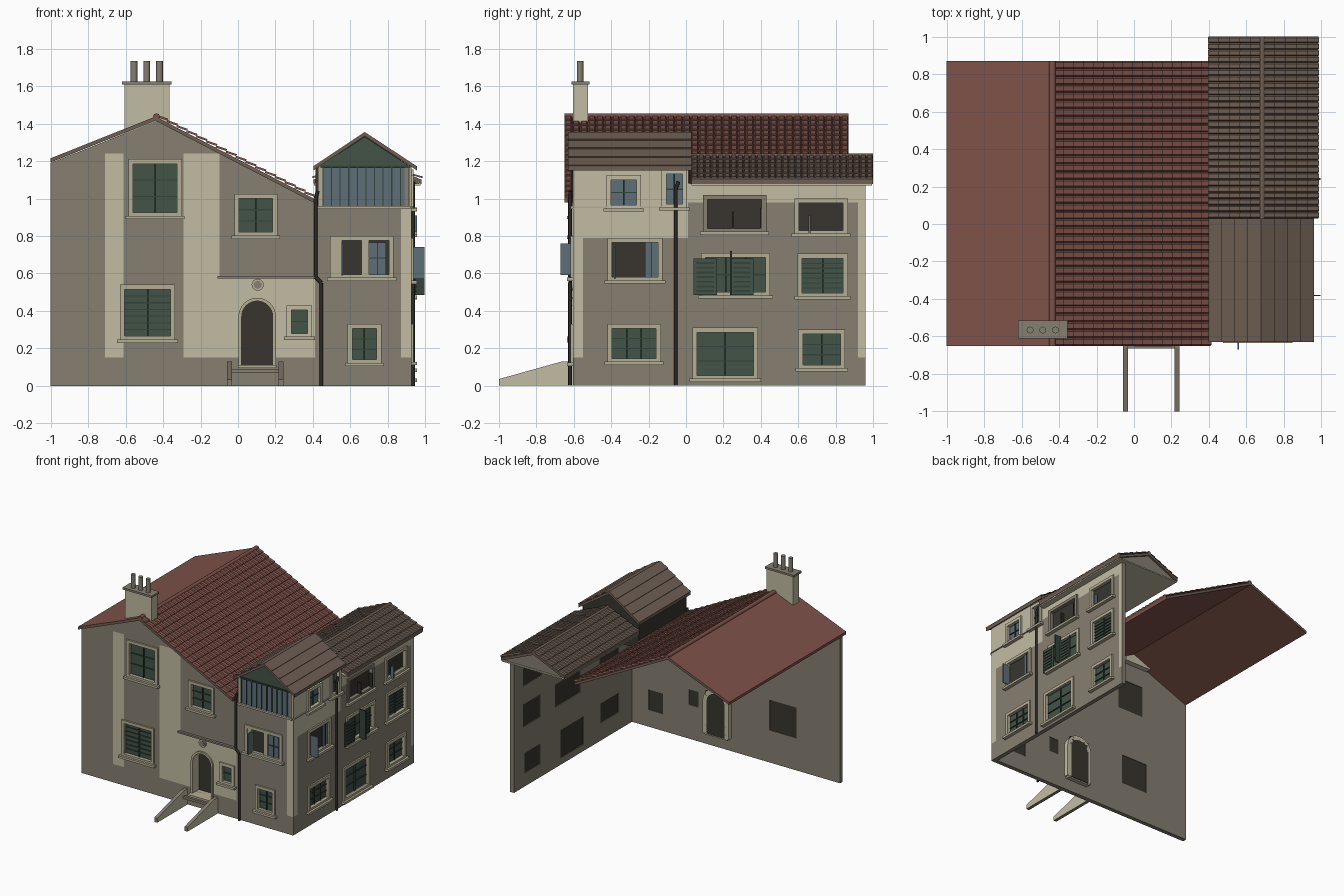
import bpy, bmesh, math
from mathutils import Vector, Matrix

if "Cube" in bpy.data.objects:
    bpy.data.objects.remove(bpy.data.objects["Cube"])

FRONT_Y, RIGHT_X, THICK = -0.605, 0.925, 0.035


def material(name, *rgb):
    lin = [((c / 255 + 0.055) / 1.055) ** 2.4 for c in rgb]
    m = bpy.data.materials.new(name)
    m.use_nodes = True
    m.diffuse_color = (*lin, 1)
    m.node_tree.nodes["Principled BSDF"].inputs["Base Color"].default_value = (*lin, 1)
    return m


WALL = material("grey brown plaster", 134, 126, 113)
CREAM = material("cream plaster", 194, 188, 163)
TRIM = material("pale stone trim", 180, 173, 148)
GREEN = material("dark green glass", 66, 83, 71)
SHUTTER = material("shutter green", 52, 66, 58)
BLUE = material("blue glass", 93, 112, 119)
DARK = material("dark interior", 56, 53, 46)
RED = material("red roof tile", 126, 82, 73)
BROWN = material("brown roof tile", 110, 94, 83)
PIPE = material("charcoal pipe", 44, 42, 39)


def finish(name, bm, mats):
    me = bpy.data.meshes.new(name)
    bm.to_mesh(me)
    bm.free()
    for m in mats:
        me.materials.append(m)
    ob = bpy.data.objects.new(name, me)
    bpy.context.collection.objects.link(ob)
    return ob


def place(side, u, d, z):
    """u along the wall, d outward from it."""
    if side == "front":
        return Vector((u, FRONT_Y - d, z))
    if side == "right":
        return Vector((RIGHT_X + d, u, z))
    return Vector((u, d, z))


def boxes(name, side, parts):
    bm, mats = bmesh.new(), []
    for u0, u1, d0, d1, z0, z1, mat in parts:
        a, b = place(side, u0, d0, z0), place(side, u1, d1, z1)
        size = [abs(v) for v in b - a]
        mtx = Matrix.Translation((a + b) / 2) @ Matrix.Diagonal((*size, 1))
        made = bmesh.ops.create_cube(bm, size=1, matrix=mtx)["verts"]
        if mat not in mats:
            mats.append(mat)
        for f in {f for v in made for f in v.link_faces}:
            f.material_index = mats.index(mat)
    return finish(name, bm, mats)


def prism(name, axis, pts, lo, hi, mat, cap=None):
    """Profile of (a, z) points extruded along x or y; cap colours the ends."""
    bm = bmesh.new()
    at = lambda a, w, z: (w, a, z) if axis == "x" else (a, w, z)
    ends = [[bm.verts.new(at(a, w, z)) for a, z in pts] for w in (lo, hi)]
    for e in ends:
        bm.faces.new(e).material_index = 1
    for i in range(len(pts)):
        j = (i + 1) % len(pts)
        bm.faces.new((ends[0][i], ends[0][j], ends[1][j], ends[1][i]))
    bmesh.ops.recalc_face_normals(bm, faces=bm.faces[:])
    return finish(name, bm, [mat, cap or mat])


def tube(name, pts, r, mat, sides=10):
    bm = bmesh.new()
    for a, b in zip(pts, pts[1:]):
        a, b = Vector(a), Vector(b)
        turn = (b - a).to_track_quat("Z", "Y").to_matrix().to_4x4()
        bmesh.ops.create_cone(bm, cap_ends=True, segments=sides, radius1=r, radius2=r,
                              depth=(b - a).length, matrix=Matrix.Translation((a + b) / 2) @ turn)
    for f in bm.faces:
        f.smooth = len(f.verts) == 4
    return finish(name, bm, [mat])


def wall(name, side, u0, u1, top, holes, patches, keep, clips=()):
    """Wall of rectangular cells with openings and cream painted patches."""
    rects = holes + patches
    us = sorted({u0, u1, *(v for r in rects for v in r[:2] if u0 < v < u1)})
    zs = sorted({0, top, *(v for r in rects for v in r[2:] if 0 < v < top)})
    inside = lambda r, u, z: r[0] < u < r[1] and r[2] < z < r[3]
    bm = bmesh.new()
    for a, b in zip(us, us[1:]):
        for c, d in zip(zs, zs[1:]):
            u, z = (a + b) / 2, (c + d) / 2
            if not keep(u, z) or any(inside(h, u, z) for h in holes):
                continue
            f = bm.faces.new([bm.verts.new(place(side, *p)) for p in
                              ((a, 0, c), (b, 0, c), (b, 0, d), (a, 0, d))])
            f.material_index = int(any(inside(p, u, z) for p in patches))
    bmesh.ops.remove_doubles(bm, verts=bm.verts[:], dist=1e-5)
    for co, no in clips:
        faces = [f for f in bm.faces if f.calc_center_median().x < 0.41]
        geom = faces + list({e for f in faces for e in f.edges}) + list({v for f in faces for v in f.verts})
        bmesh.ops.bisect_plane(bm, geom=geom, plane_co=co, plane_no=no, clear_outer=True)
    ob = finish(name, bm, [WALL, CREAM, WALL])
    mod = ob.modifiers.new("thickness", "SOLIDIFY")
    mod.thickness, mod.offset, mod.material_offset, mod.material_offset_rim = THICK, -1, 2, 2


EDGE = 0.025


def window(side, name, u0, u1, z0, z1, glass, frame, cols, rows):
    a, b, c, d = u0 + EDGE, u1 - EDGE, z0 + EDGE, z1 - EDGE
    parts = [(u0, a, -0.01, 0.012, z0, z1, frame), (b, u1, -0.01, 0.012, z0, z1, frame),
             (a, b, -0.01, 0.012, z0, c, frame), (a, b, -0.01, 0.012, d, z1, frame),
             (u0 - 0.015, u1 + 0.015, 0, 0.03, z0 - 0.01, z0 + 0.008, TRIM),
             (a, b, -0.022, -0.018, c, d, glass), (a, b, -0.03, -0.0225, c, d, DARK)]
    for i in range(1, cols):
        u = a + (b - a) * i / cols
        parts.append((u - 0.004, u + 0.004, -0.018, -0.008, c, d, SHUTTER))
    for i in range(1, rows):
        z = c + (d - c) * i / rows
        parts.append((a, b, -0.018, -0.01, z - 0.003, z + 0.003, SHUTTER))
    boxes(name, side, parts)
    return (a, b, c, d)


# Windows
front_holes = [window("front", *w) for w in (
    ("upper_left_window", -0.585, -0.3, 0.9, 1.21, GREEN, TRIM, 2, 3),
    ("lower_left_window", -0.63, -0.335, 0.24, 0.54, GREEN, TRIM, 2, 7),
    ("middle_window", -0.02, 0.21, 0.795, 1.025, GREEN, TRIM, 2, 3),
    ("tower_casement_window", 0.49, 0.83, 0.57, 0.8, DARK, TRIM, 1, 1),
    ("tower_low_window", 0.585, 0.765, 0.115, 0.33, GREEN, TRIM, 2, 3),
    ("small_door_window", 0.26, 0.395, 0.255, 0.43, GREEN, CREAM, 1, 2))]
right_holes = [window("right", *w) for w in (
    ("side_low_window_a", -0.42, -0.135, 0.12, 0.33, GREEN, TRIM, 3, 3),
    ("side_low_window_b", 0.035, 0.385, 0.03, 0.31, GREEN, TRIM, 2, 3),
    ("side_low_window_c", 0.6, 0.85, 0.085, 0.3, GREEN, TRIM, 2, 3),
    ("side_middle_window_a", -0.42, -0.125, 0.555, 0.79, DARK, TRIM, 1, 1),
    ("side_middle_window_b", 0.08, 0.45, 0.475, 0.71, GREEN, TRIM, 3, 2),
    ("side_middle_window_c", 0.595, 0.865, 0.47, 0.705, GREEN, TRIM, 2, 7),
    ("side_top_window_b", 0.09, 0.43, 0.815, 1.02, DARK, WALL, 1, 1),
    ("side_top_window_c", 0.58, 0.865, 0.805, 1.0, DARK, TRIM, 1, 1),
    ("tower_side_window_a", -0.425, -0.24, 0.94, 1.125, BLUE, CREAM, 2, 2),
    ("tower_side_window_b", -0.13, 0.005, 0.945, 1.155, BLUE, CREAM, 2, 2))]

# Open casements and shutters
boxes("tower_casements", "front", [
    (0.515, 0.555, -0.015, 0.01, 0.595, 0.775, TRIM), (0.66, 0.7, -0.015, 0.01, 0.595, 0.775, TRIM),
    (0.7, 0.79, -0.01, -0.004, 0.595, 0.765, BLUE), (0.742, 0.748, -0.004, 0.002, 0.595, 0.765, SHUTTER),
    (0.7, 0.79, -0.004, 0.002, 0.68, 0.686, SHUTTER), (0.553, 0.56, 0, 0.065, 0.59, 0.76, BLUE)])
boxes("side_casements", "right", [
    (-0.22, -0.15, -0.01, -0.004, 0.58, 0.765, BLUE), (-0.188, -0.183, -0.004, 0.002, 0.58, 0.765, SHUTTER),
    (-0.385, -0.378, 0, 0.07, 0.57, 0.74, BLUE), (0.246, 0.254, -0.01, 0.02, 0.84, 0.93, PIPE),
    (0.395, 0.403, -0.01, 0.02, 0.84, 0.95, PIPE), (0.655, 0.665, 0, 0.03, 0.81, 0.91, BLUE)])
leaves = []
for u0, u1 in ((0.04, 0.165), (0.24, 0.36)):
    leaves.append((u0, u1, 0.014, 0.022, 0.485, 0.68, GREEN))
    leaves += [(u0 + 0.015, u1 - 0.015, 0.022, 0.028, 0.5 + i * 0.025, 0.51 + i * 0.025, SHUTTER)
               for i in range(7)]
leaves.append((0.235, 0.245, 0.014, 0.07, 0.485, 0.72, SHUTTER))
boxes("side_shutters", "right", leaves)

# Walls
ridge = (-0.435, 0, 1.415)
wall("front_wall", "front", -1, 0.924, 1.45, front_holes + [(0.02, 0.185, 0.11, 0.4525)],
     [(-0.71, -0.61, 0.15, 1.24), (-0.29, -0.1, 0.15, 1.24), (-0.1, 0.41, 0.15, 0.575),
      (0.87, 0.924, 0.15, 0.95), (0.41, 0.42, 0.95, 0.96)],
     lambda u, z: u < 0.41 or z < 0.95,
     ((ridge, (0.435, 0, 0.845)), (ridge, (-0.225, 0, 0.565))))
wall("right_wall", "right", FRONT_Y + 0.001, 0.96, 1.17, right_holes,
     [(-0.61, -0.55, 0.15, 0.79), (-0.61, 0.01, 0.79, 1.17), (0.01, 0.96, 0.98, 1.08),
      (0.92, 0.96, 0.15, 1.08)], lambda u, z: u < 0.01 or z < 1.08)
boxes("front_moulding", "front", [(-0.11, 0.41, 0, 0.02, 0.573, 0.587, WALL)])


# Arched door
def arch(name, r_in, r_out, d0, d1, mat):
    bm = bmesh.new()
    cx, spring, base = 0.1025, 0.37, 0.105
    loops = []
    for r, d in ((r_in, d1), (r_out, d1), (r_out, d0), (r_in, d0)):
        pts = [(cx + r, base)]
        pts += [(cx + r * math.cos(math.pi * i / 16), spring + r * math.sin(math.pi * i / 16)) for i in range(17)]
        pts.append((cx - r, base))
        loops.append([bm.verts.new(place("front", x, d, z)) for x, z in pts])
    for a, b in zip(loops, loops[1:] + loops[:1]):
        for i in range(len(a) - 1):
            bm.faces.new((a[i], a[i + 1], b[i + 1], b[i]))
    bmesh.ops.recalc_face_normals(bm, faces=bm.faces[:])
    finish(name, bm, [mat])


arch("door_reveal", 0.0825, 0.118, -0.075, -0.001, CREAM)
arch("door_surround", 0.0825, 0.1, -0.001, 0.012, TRIM)
boxes("door_and_step", "front", [(0.01, 0.195, -0.075, -0.068, 0.105, 0.46, DARK),
                                 (0, 0.205, -0.07, 0.05, 0.095, 0.11, TRIM)])
for name, r, d, mat in (("medallion_rim", 0.032, 0.01, TRIM), ("medallion_centre", 0.021, 0.014, WALL)):
    tube(name, [place("front", 0.105, 0, 0.54), place("front", 0.105, d, 0.54)], r, mat, 20)
for name, x in (("left_ramp_wall", 0.215), ("right_ramp_wall", -0.06)):
    prism(name, "x", [(-1, 0), (-1, 0.035), (-0.66, 0.13), (-0.6, 0.13), (-0.6, 0)], x, x + 0.027, WALL, CREAM)
boxes("landing_edge", "world", [(-0.05, 0.23, -0.665, -0.645, 0.07, 0.09, WALL)])


# Roofs
def slope(name, x0, z0, x1, z1, y0, y1, mat, courses=0, ribs=1, rib=0.0):
    t = 0.022
    prism(name + "_slab", "y", [(x0, z0), (x1, z1), (x1, z1 - t), (x0, z0 - t)], y0, y1, mat, BROWN)
    if not courses:
        return
    top, run = Vector((x0, 0, z0)), Vector((x1 - x0, 0, z1 - z0))
    up = Vector((-run.z, 0, run.x)).normalized() * (1 if x1 > x0 else -1)
    pitch = (y1 - y0) / ribs
    profile = [(y0 + (i + s) * pitch, h * rib) for i in range(ribs)
               for s, h in ((0, 0), (0.18, 1), (0.82, 1))] + [(y1, 0)]
    bm = bmesh.new()
    for c in range(courses):
        rows = []
        for f, lift, k in ((c, 0.001, 1), (c + 1, 0.01, 1), (c + 1, -0.004, 0)):
            rows.append([bm.verts.new(top + run * f / courses + up * (lift + h * k) + Vector((0, y, 0)))
                         for y, h in profile])
        for a, b in zip(rows, rows[1:]):
            for j in range(len(profile) - 1):
                q = (a[j], b[j], b[j + 1], a[j + 1])
                bm.faces.new(q if x1 > x0 else q[::-1])
    finish(name + "_tiles", bm, [mat])


slope("main_roof_left", -0.435, 1.44, -1, 1.215, -0.65, 0.87, RED)
slope("main_roof_right", -0.435, 1.435, 0.405, 1.0, -0.65, 0.87, RED, 16, 36, 0.011)
tube("main_ridge", [(-0.435, -0.65, 1.437), (-0.435, 0.87, 1.437)], 0.018, RED, 8)
for side, x_tower, x_rear in (("left", 0.402, 0.402), ("right", 0.955, 0.98)):
    slope("tower_roof_" + side, 0.677, 1.355, x_tower, 1.172, -0.63, 0.03, BROWN, 4)
    slope("rear_roof_" + side, 0.685, 1.225, x_rear, 1.1, 0.03, 1, BROWN, 5, 28, 0.009)
tube("rear_ridge", [(0.685, 0.03, 1.227), (0.685, 1, 1.227)], 0.014, BROWN, 8)
boxes("rear_ceiling", "world", [(0.405, 0.975, 0.03, 0.995, 1.07, 1.08, CREAM)])
prism("rear_gable", "y", [(0.41, 1.08), (0.97, 1.08), (0.685, 1.21)], 0.97, 0.985, WALL)

# Glazed tower top
tower = [(0.44, 0.92, -0.02, -0.005, 0.955, 1.17, BLUE), (0.42, 0.92, -0.02, 0.012, 0.945, 0.96, TRIM),
         (0.43, 0.45, -0.02, 0, 0.955, 1.17, TRIM), (0.91, 0.924, -0.02, 0, 0.955, 1.17, TRIM),
         (0.44, 0.92, -0.02, 0.004, 1.163, 1.175, SHUTTER)]
tower += [(0.45 + i * 0.046, 0.456 + i * 0.046, -0.01, 0.002, 0.96, 1.165, SHUTTER) for i in range(11)]
boxes("tower_glazing", "front", tower)
prism("tower_gable_glass", "y", [(0.43, 1.17), (0.92, 1.17), (0.677, 1.33)], -0.602, -0.59, GREEN)
boxes("tower_inner_walls", "world", [(0.415, 0.43, -0.6, 0.02, 0.95, 1.165, DARK),
                                     (0.43, 0.92, 0.008, 0.02, 0.95, 1.165, DARK)])
prism("tower_back_gable", "y", [(0.42, 1.165), (0.93, 1.165), (0.677, 1.335)], 0.008, 0.02, DARK)
boxes("tower_side_band", "right", [(-0.605, -0.06, 0, 0.008, 0.95, 0.957, TRIM)])

# Chimney
boxes("chimney", "world", [(-0.605, -0.365, -0.603, -0.525, 1.34, 1.61, CREAM),
                           (-0.62, -0.355, -0.612, -0.515, 1.61, 1.626, WALL)])
for i in range(3):
    x = -0.555 + i * 0.068
    tube(f"chimney_pot_{i + 1}", [(x, -0.566, 1.62), (x, -0.566, 1.735)], 0.018, WALL, 16)

# Drain pipes
tube("front_pipe", [(0.425, -0.62, 1.04), (0.415, -0.62, 1), (0.415, -0.62, 0.58),
                    (0.445, -0.62, 0.55), (0.445, -0.62, 0)], 0.01, PIPE)
tube("side_pipe", [(0.937, -0.04, 1.09), (0.935, -0.055, 1.05), (0.935, -0.055, 0)], 0.01, PIPE)
